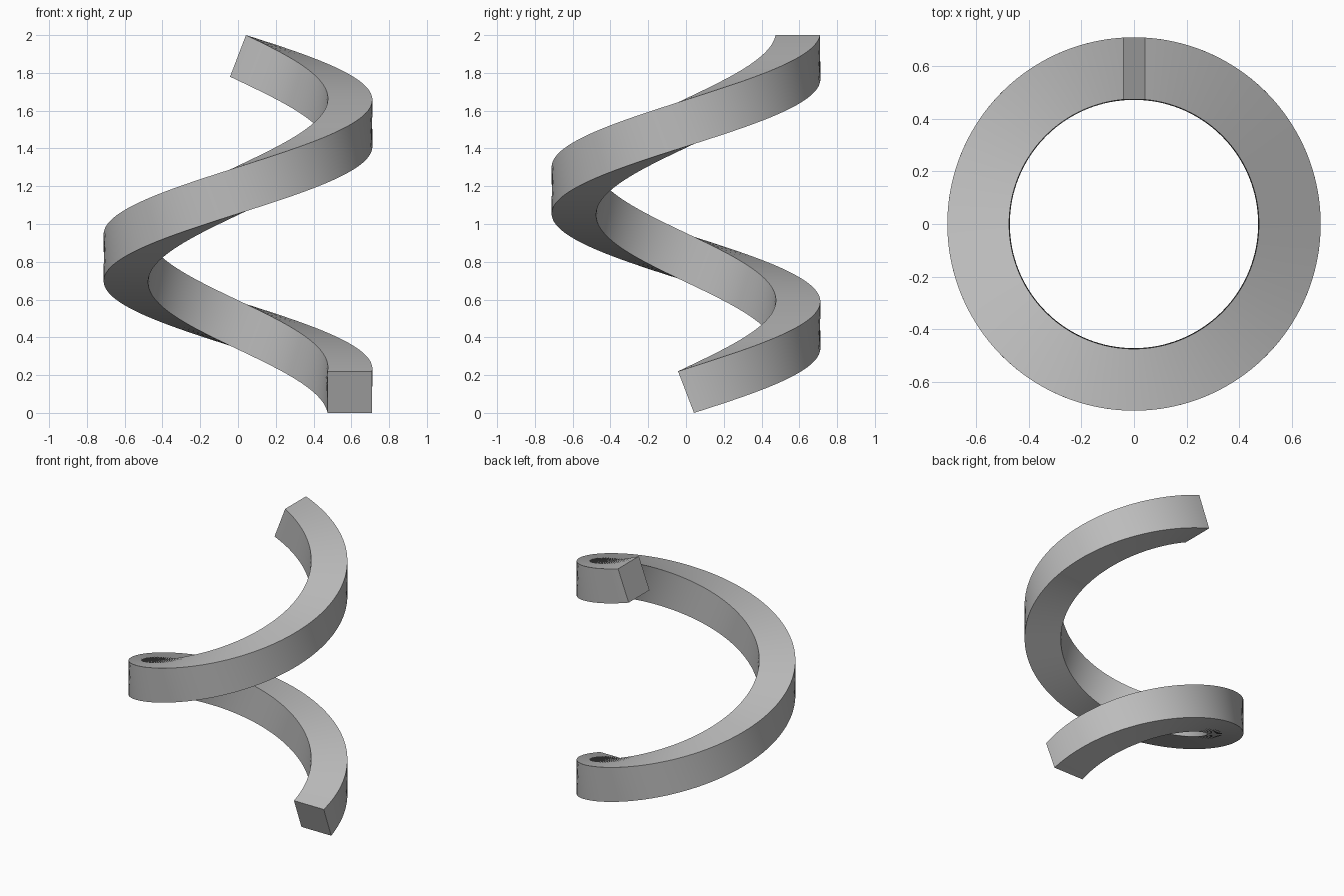
import bpy
import bmesh
from math import atan, cos, pi, radians, sin

cube = bpy.data.objects.get("Cube")
if cube:
    bpy.data.objects.remove(cube, do_unlink=True)

RADIUS = 0.592       # centre line of the coil
HALF = 0.118         # half the side of the square bar
TURNS = 1.25
STEPS = 160
RISE = 2 - 2 * 0.11  # climb of the centre line
TILT = atan(RISE / (TURNS * 2 * pi * RADIUS))

# Plain grey material
grey = bpy.data.materials.new("plain grey")
grey.use_nodes = True
colour = (0.5, 0.5, 0.5, 1)
grey.diffuse_color = colour
grey.node_tree.nodes["Principled BSDF"].inputs["Base Color"].default_value = colour


def section(bm, t):
    """Square section, square to the helix, at fraction t of the climb."""
    a = t * TURNS * 2 * pi
    ring = []
    for u, v in ((-1, -1), (1, -1), (1, 1), (-1, 1)):
        r = RADIUS + u * HALF
        along = -v * HALF * sin(TILT)
        z = 0.11 + RISE * t + v * HALF * cos(TILT)
        ring.append(bm.verts.new((r * cos(a) - along * sin(a),
                                  r * sin(a) + along * cos(a), z)))
    return ring


# Square bar swept along the helix, closed at both ends
bm = bmesh.new()
rings = [section(bm, i / STEPS) for i in range(STEPS + 1)]
for low, high in zip(rings, rings[1:]):
    for k in range(4):
        n = (k + 1) % 4
        bm.faces.new((low[k], low[n], high[n], high[k]))
bm.faces.new(rings[0])
bm.faces.new(rings[-1])
bmesh.ops.recalc_face_normals(bm, faces=bm.faces)

mesh = bpy.data.meshes.new("helical_bar")
bm.to_mesh(mesh)
bm.free()
mesh.materials.append(grey)
bar = bpy.data.objects.new("helical_bar", mesh)
bpy.context.collection.objects.link(bar)
bpy.context.view_layer.objects.active = bar
bar.select_set(True)
bpy.ops.object.shade_smooth_by_angle(angle=radians(30))
